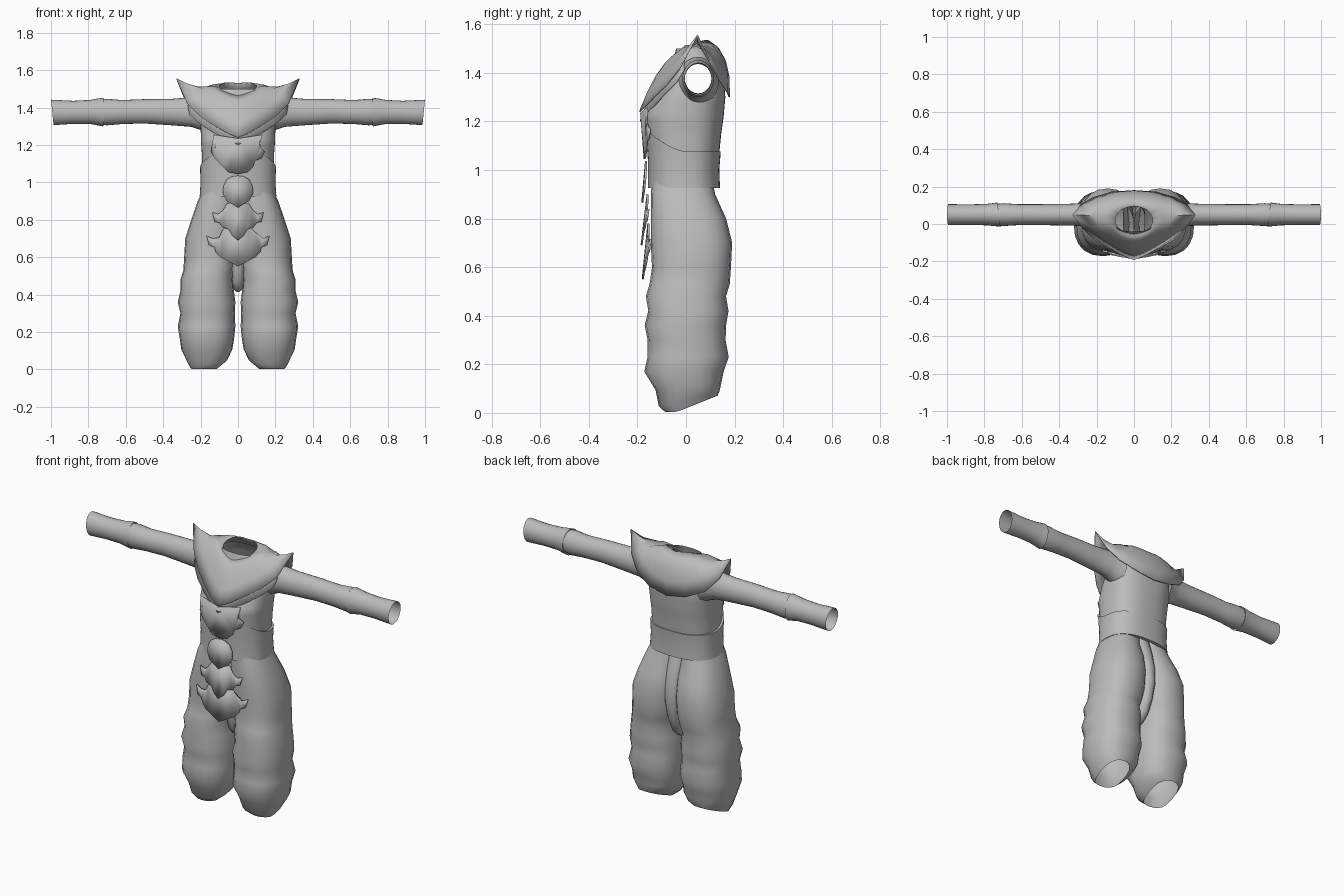
import bpy, bmesh, math

if "Cube" in bpy.data.objects:
    bpy.data.objects.remove(bpy.data.objects["Cube"])

cloth = bpy.data.materials.new("grey cloth")
cloth.diffuse_color = (0.5, 0.5, 0.5, 1)
cloth.use_nodes = True
cloth.node_tree.nodes["Principled BSDF"].inputs["Base Color"].default_value = cloth.diffuse_color


def finish(name, bm, angle=40, thickness=0):
    bmesh.ops.remove_doubles(bm, verts=bm.verts, dist=0.0005)
    bmesh.ops.recalc_face_normals(bm, faces=bm.faces)
    me = bpy.data.meshes.new(name)
    bm.to_mesh(me)
    bm.free()
    me.materials.append(cloth)
    ob = bpy.data.objects.new(name, me)
    bpy.context.collection.objects.link(ob)
    if thickness:
        mod = ob.modifiers.new("thickness", "SOLIDIFY")
        mod.thickness = thickness
        mod.offset = 0
    bpy.ops.object.select_all(action="DESELECT")
    ob.select_set(True)
    bpy.context.view_layer.objects.active = ob
    bpy.ops.object.shade_smooth_by_angle(angle=math.radians(angle))
    return ob


def loft(rings, closed=True):
    """Skin a list of equally long point rings."""
    bm = bmesh.new()
    rows = [[bm.verts.new(p) for p in r] for r in rings]
    n = len(rows[0])
    for a, b in zip(rows, rows[1:]):
        for i in range(n if closed else n - 1):
            j = (i + 1) % n
            bm.faces.new((a[i], a[j], b[j], b[i]))
    return bm


def oval(x0, x1, y0, y1, n, power):
    """Rounded-box outline between the given limits."""
    out = []
    for i in range(n):
        t = 2 * math.pi * i / n
        c, s = math.cos(t), math.sin(t)
        u = math.copysign(abs(c) ** (2 / power), c)
        v = math.copysign(abs(s) ** (2 / power), s)
        out.append(((x0 + x1) / 2 + u * (x1 - x0) / 2, (y0 + y1) / 2 + v * (y1 - y0) / 2))
    return out


def lerp_rows(rows, steps):
    out = []
    for a, b in zip(rows, rows[1:]):
        out += [[p + (q - p) * k / steps for p, q in zip(a, b)] for k in range(steps)]
    return out + [list(rows[-1])]


# Torso: z, half width, front y, back y
torso = [(0.94, .19, -.145, .13), (1.05, .19, -.15, .135), (1.15, .193, -.165, .145),
         (1.22, .198, -.17, .155), (1.30, .2, -.135, .162), (1.38, .19, -.09, .155),
         (1.45, .155, -.055, .125), (1.50, .11, -.04, .095)]
rings = [[(x, y, z) for x, y in oval(-w, w, f, b, 64, 2.5)] for z, w, f, b in lerp_rows(torso, 4)]
bm = loft(rings)
# Arm holes
holes = [f for f in bm.faces if abs(f.calc_center_median().x) > .1
         and math.hypot((f.calc_center_median().y - .045) / .062, (f.calc_center_median().z - 1.375) / .075) < 1]
bmesh.ops.delete(bm, geom=holes, context="FACES")
finish("torso", bm)

# Waist belt with a raised front edge and turned-in lips
rings = []
for k, w, f, b in [(0, .185, -.14, .12), (0, .205, -.157, .14), (.5, .2, -.157, .137),
                   (1, .203, -.166, .143), (1, .188, -.15, .13)]:
    ring = []
    for x, y in oval(-w, w, f, b, 48, 2.5):
        top = 1.075 + .085 * max(0, -y / .16) ** 1.5
        ring.append((x, y, .925 * (1 - k) + top * k))
    rings.append(ring)
finish("waist_belt", loft(rings))

# Sleeves and cuffs: x, half depth, lower z, upper z
sleeve = [(.165, .085, 1.265, 1.465), (.2, .072, 1.28, 1.46), (.25, .062, 1.297, 1.455),
          (.35, .058, 1.305, 1.447), (.5, .056, 1.315, 1.445), (.62, .056, 1.312, 1.44),
          (.7, .061, 1.305, 1.447), (.76, .055, 1.315, 1.44)]
cuff = [(.728, .055, 1.312, 1.44), (.722, .065, 1.299, 1.452), (.745, .062, 1.304, 1.449),
        (.79, .057, 1.312, 1.441), (.88, .055, 1.313, 1.436), (.993, .056, 1.306, 1.442)]
for side, s in (("left", 1), ("right", -1)):
    for name, rows in (("sleeve", sleeve), ("cuff", cuff)):
        rings = []
        for x, d, lo, hi in rows:
            skew = 0 if name == "sleeve" else (.12 if x < .78 else 0)
            tip = .1 if x > .95 else 0
            rings.append([(s * (x + skew * (y - .05) + tip * (z - 1.375)), y, z)
                          for y, z in oval(.05 - d, .05 + d, lo, hi, 24, 2)])
        finish(f"{side}_{name}", loft(rings))

# Trouser legs: z, inner x, outer x, front y, back y, bottom tilt
leg = [(.95, 0, .19, -.14, .11, 0), (.90, 0, .215, -.145, .12, 0), (.8, 0, .25, -.145, .165, 0),
       (.7, 0, .282, -.145, .19, 0), (.6, .004, .288, -.14, .185, 0), (.53, .02, .292, -.15, .18, 0),
       (.48, .027, .308, -.165, .165, 0), (.42, .022, .308, -.155, .175, 0),
       (.36, .014, .322, -.17, .165, 0), (.30, .017, .308, -.158, .163, 0),
       (.23, .014, .322, -.158, .176, 0), (.17, .02, .312, -.172, .155, 0),
       (.11, .03, .303, -.125, .145, .1), (.065, .055, .28, -.112, .138, .25),
       (.035, .1, .26, -.085, .13, .4)]
for side, s in (("left", 1), ("right", -1)):
    rings = [[(s * x, y, max(.003, z + t * (y - .04))) for x, y in oval(a, b, f, k, 20, 2.35)]
             for z, a, b, f, k, t in leg]
    finish(f"{side}_trouser_leg", loft(rings), 50)

# Seat gusset between the legs
gusset = [(.95, .06, -.08, .1), (.85, .06, -.09, .135), (.75, .058, -.095, .16),
          (.65, .055, -.095, .165), (.55, .045, -.09, .145), (.47, .036, -.07, .11),
          (.43, .028, -.04, .07), (.415, .008, -.01, .03)]
finish("seat_gusset", loft([[(x, y, z) for x, y in oval(-w, w, f, b, 20, 2.5)] for z, w, f, b in gusset]))

# Shoulder collar: outer edge from front tip, over the shoulder point, to the back
edge = [(0, -.19, 1.24), (.055, -.168, 1.262), (.12, -.132, 1.3), (.2, -.08, 1.35), (.27, -.025, 1.42),
        (.33, .048, 1.555), (.285, .1, 1.44), (.22, .14, 1.365), (.12, .17, 1.32), (0, .178, 1.3)]


def collar(name, outer, start, end, drop=0):
    rings = [[], [], [], [], []]
    n = len(outer) - 1
    for i, (x, y, z) in enumerate(outer):
        t = math.radians(start + (end - start) * i / n)
        nx, ny = .1 * math.cos(t), .02 + .075 * math.sin(t)
        nz = 1.495 + .033 * math.sin(t) + .018 * abs(math.cos(t)) - drop
        peak = max(0, 1 - abs(x - .33) / .06)
        for k in range(5):
            f = k / 4
            hump = 4 * f * (1 - f)
            rings[k].append((nx + (x - nx) * f,
                             ny + (y - ny) * f + .025 * hump * max(0, math.sin(t)),
                             nz + (z - nz) * f + hump * (.035 - .062 * peak)))
    bm = loft(rings, closed=False)
    half = bmesh.ops.duplicate(bm, geom=bm.verts[:] + bm.edges[:] + bm.faces[:])["geom"]
    for v in half:
        if isinstance(v, bmesh.types.BMVert):
            v.co.x *= -1
    finish(name, bm, 45, .006)


collar("collar", edge, -90, 90)
collar("collar_under_layer", [(0, -.188, 1.2), (.055, -.168, 1.23), (.13, -.13, 1.265), (.2, -.09, 1.31),
                              (.258, -.04, 1.36), (.268, -.01, 1.41)], -90, -10, .02)


# Overlapping scale plates down the front, from half outlines (x, z)
def plate(name, outline, z_lo, z_hi, y_lo, y_hi, bend):
    bm = bmesh.new()
    for s in (1, -1):
        vs = [bm.verts.new((s * x, y_lo + (y_hi - y_lo) * (z - z_lo) / (z_hi - z_lo) + bend * x * x, z))
              for x, z in outline]
        bm.faces.new(vs)
    bmesh.ops.triangulate(bm, faces=bm.faces)
    finish(name, bm, 40, .008)


plate("lower_scale", [(0, .55), (.05, .578), (.095, .6), (.12, .63), (.125, .652), (.155, .665), (.168, .715),
                      (.135, .7), (.1, .705), (.085, .74), (.06, .77), (0, .78)], .55, .78, -.178, -.155, .6)
plate("middle_scale", [(0, .69), (.03, .715), (.05, .75), (.085, .76), (.1, .785), (.125, .79), (.137, .84),
                       (.105, .83), (.08, .85), (.06, .885), (0, .9)], .69, .9, -.183, -.158, .6)
plate("round_scale", [(0, .865), (.03, .885), (.06, .9), (.08, .94), (.078, .98), (.06, 1.015), (.03, 1.032),
                      (0, 1.036)], .865, 1.036, -.18, -.165, .6)
plate("chest_plate", [(0, 1.045), (.05, 1.055), (.08, 1.085), (.09, 1.115), (.125, 1.13), (.143, 1.165),
                      (.12, 1.185), (.115, 1.22), (.13, 1.255), (0, 1.235)], 1.045, 1.25, -.17, -.186, 1.5)
